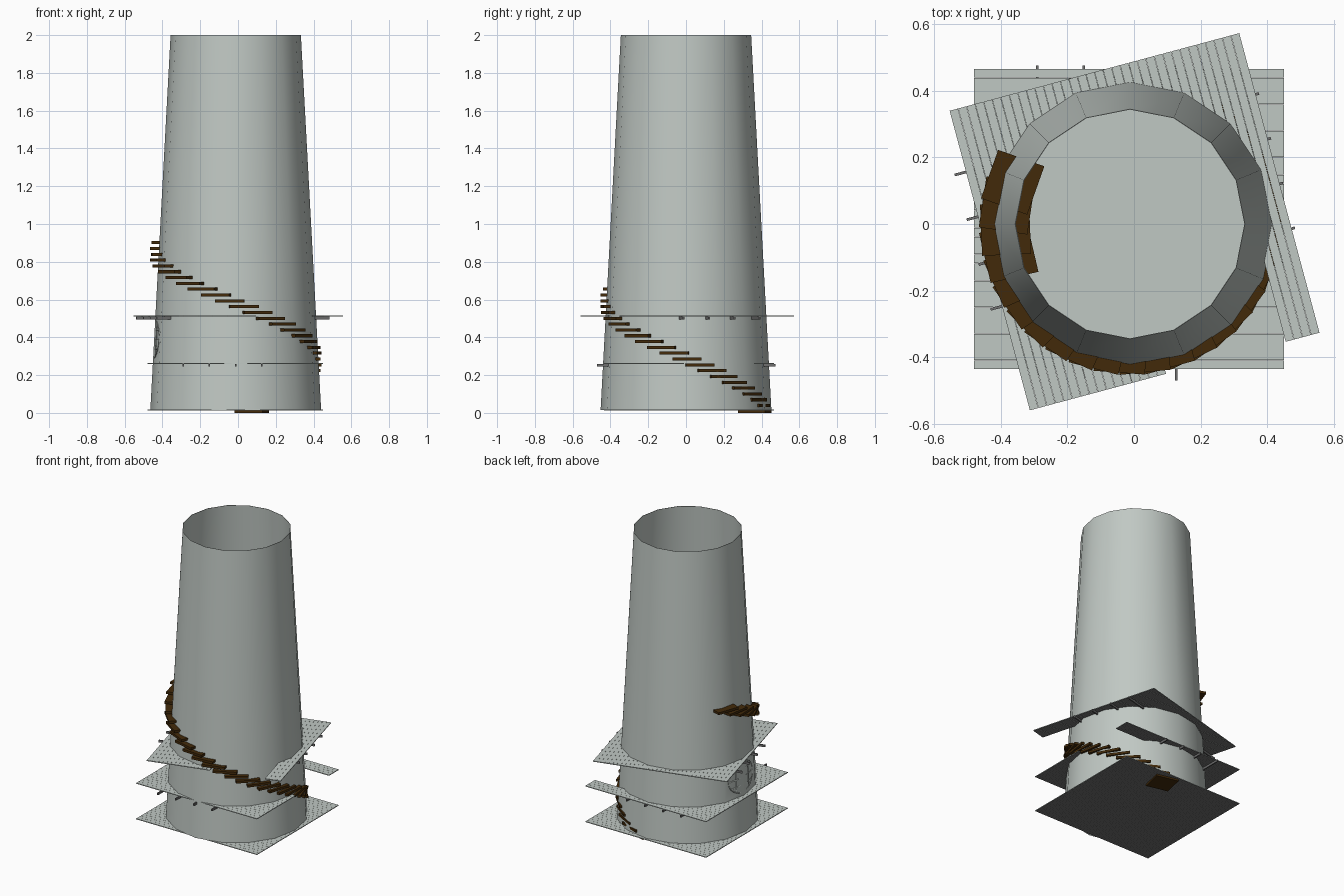
import bpy, bmesh, math
from mathutils import Matrix, Vector

if "Cube" in bpy.data.objects:
    bpy.data.objects.remove(bpy.data.objects["Cube"])

AX = -0.012            # x of the tower axis
SIDES = 16


def material(name, rgb):
    m = bpy.data.materials.new(name)
    m.diffuse_color = (*rgb, 1)
    m.use_nodes = True
    m.node_tree.nodes["Principled BSDF"].inputs["Base Color"].default_value = m.diffuse_color
    return m


GREY = material("pale_grey", (0.53, 0.58, 0.55))
DARK = material("dark_grey", (0.16, 0.16, 0.16))
BROWN = material("dark_brown", (0.055, 0.023, 0.003))


def finish(bm, name, mat):
    bmesh.ops.recalc_face_normals(bm, faces=bm.faces)
    me = bpy.data.meshes.new(name)
    bm.to_mesh(me)
    bm.free()
    ob = bpy.data.objects.new(name, me)
    bpy.context.collection.objects.link(ob)
    if mat:
        me.materials.append(mat)
    return ob


def box(bm, lo, hi, rot=Matrix()):
    lo, hi = Vector(lo), Vector(hi)
    bmesh.ops.create_cube(bm, size=1, matrix=rot @ Matrix.Translation((lo + hi) / 2)
                          @ Matrix.Diagonal((*(hi - lo), 1)))


def wall_radius(z):
    return 0.453 - 0.054 * z


def wall_point(y, z, out=0.0):
    """Point on the left side of the tower wall."""
    r = (wall_radius(z) + out) * 0.985
    return (AX - math.sqrt(r * r - y * y), y, z)


# tower shell: tapered, open at the top, with a very thin wall
heights = [0.015, 0.265, 0.515, 0.765, 2.0]
profile = [(wall_radius(z), z) for z in heights]
profile += [(wall_radius(z) - 0.002, z) for z in reversed(heights)]
bm = bmesh.new()
rings = []
for i in range(SIDES):
    a = 2 * math.pi * i / SIDES
    rings.append([bm.verts.new((AX + r * math.cos(a), r * math.sin(a), z)) for r, z in profile])
n = len(profile)
for i in range(SIDES):
    p, q = rings[i], rings[(i + 1) % SIDES]
    for j in range(n):
        k = (j + 1) % n
        bm.faces.new((p[j], q[j], q[k], p[k]))
tower = finish(bm, "tower_wall", GREY)

# rounded window opening on the left
WY, WZ, WC = 0.132, 0.102, 0.388
bm = bmesh.new()
bmesh.ops.create_cone(bm, cap_ends=True, segments=20, radius1=1, radius2=1, depth=1)
bm.transform(Matrix.Translation((-0.43, 0, WC)) @ Matrix.Diagonal((0.3, WY, WZ, 1))
             @ Matrix.Rotation(math.pi / 2, 4, 'Y'))
cutter = finish(bm, "window_cutter", None)
cutter.hide_render = True
mod = tower.modifiers.new("window", 'BOOLEAN')
mod.operation = 'DIFFERENCE'
mod.solver = 'EXACT'
mod.object = cutter
bpy.context.view_layer.objects.active = tower
tower.select_set(True)
bpy.ops.object.modifier_apply(modifier="window")
bpy.ops.object.shade_smooth_by_angle(angle=math.radians(35))
bpy.data.objects.remove(cutter)

# window frame and glazing bars, bent along the wall
cu = bpy.data.curves.new("window_frame", 'CURVE')
cu.dimensions = '3D'
cu.bevel_depth = 0.003
cu.bevel_resolution = 0


def rod(points, cyclic=False):
    s = cu.splines.new('POLY')
    s.points.add(len(points) - 1)
    for sp, p in zip(s.points, points):
        sp.co = (*p, 1)
    s.use_cyclic_u = cyclic


turn = [2 * math.pi * i / 24 for i in range(24)]
rod([wall_point(WY * math.cos(t), WC + WZ * math.sin(t)) for t in turn], True)
for f in (-0.5, 0, 0.5):
    half = math.sqrt(1 - f * f)
    rod([wall_point(WY * f, WC + WZ * half * s) for s in (-1, 1)])
    rod([wall_point(WY * half * s / 3, WC + WZ * f) for s in range(-3, 4)])
cu.materials.append(GREY)
bpy.context.collection.objects.link(bpy.data.objects.new("window_frame", cu))

# square plank floors with dark undersides, a notch for the stairs and joists beneath
X0, X1, Y0, Y1 = -0.468, 0.462, -0.435, 0.465
CX, CY0, CY1 = 0.2, -0.018, 0.364


def platform(name, top, angle, notched):
    rot = Matrix.Translation((AX, 0, 0)) @ Matrix.Rotation(math.radians(angle), 4, 'Z')
    bm = bmesh.new()
    count = 34
    w = (Y1 - Y0) / count
    for i in range(count):
        y = Y0 + i * w
        end = CX if notched and CY0 < y + w / 2 < CY1 else X1
        box(bm, (X0, y + 0.0004, top - 0.005), (end, y + w - 0.0004, top), rot)
    planks = finish(bm, name + "_planks", GREY)
    planks.data.materials.append(DARK)
    for f in planks.data.polygons:
        if f.normal.z < -0.5:
            f.material_index = 1
    if notched:
        bm = bmesh.new()
        for i in range(4):
            x = -0.278 + 0.139 * i
            box(bm, (x - 0.004, Y0 - 0.035, top - 0.02), (x + 0.004, Y1 + 0.01, top - 0.005), rot)
        finish(bm, name + "_joists", DARK)


platform("ground_floor", 0.017, 0, False)
platform("first_floor", 0.265, 0, True)
platform("second_floor", 0.515, -75, True)

# round inner floor
bm = bmesh.new()
bmesh.ops.create_cone(bm, cap_ends=True, segments=SIDES, radius1=0.408, radius2=0.408, depth=0.006,
                      matrix=Matrix.Translation((AX, 0, 0.785)))
finish(bm, "inner_floor", GREY)

# spiral stair treads running through the wall
bm = bmesh.new()
for i in range(30):
    a = math.radians(77 - 8 * i - 0.053 * i * i)
    rot = Matrix.Translation((AX, 0, 0.0308 * i)) @ Matrix.Rotation(a, 4, 'Z')
    box(bm, (0.30, -0.077, 0), (0.447, 0.077, 0.016), rot)
finish(bm, "stair_treads", BROWN)
